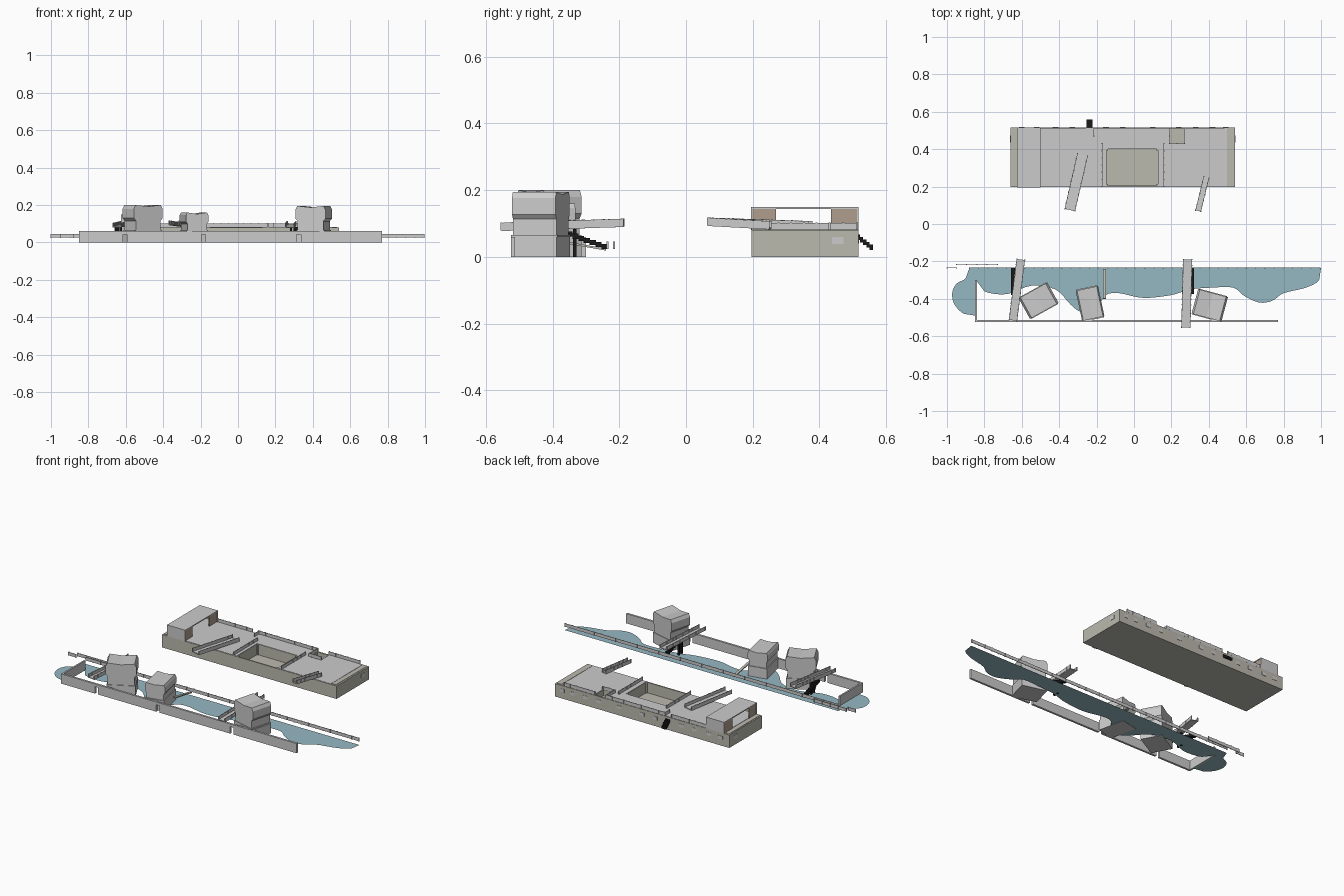
import bpy, bmesh, math
from mathutils import Vector, Matrix

if "Cube" in bpy.data.objects:
    bpy.data.objects.remove(bpy.data.objects["Cube"])


def material(name, r, g, b):
    m = bpy.data.materials.new(name)
    m.diffuse_color = (r, g, b, 1)
    m.use_nodes = True
    m.node_tree.nodes["Principled BSDF"].inputs["Base Color"].default_value = m.diffuse_color
    return m


STONE = material("stone", .50, .49, .43)
TAN = material("tan", .43, .34, .27)
WATER = material("water", .30, .48, .54)
BLACK = material("black", .01, .01, .01)


def finish(name, bm, mat=None):
    bmesh.ops.recalc_face_normals(bm, faces=bm.faces)
    me = bpy.data.meshes.new(name)
    bm.to_mesh(me)
    bm.free()
    ob = bpy.data.objects.new(name, me)
    bpy.context.collection.objects.link(ob)
    if mat:
        me.materials.append(mat)
    return ob


def add_box(bm, x0, x1, y0, y1, z0, z1):
    m = Matrix.Translation(((x0 + x1) / 2, (y0 + y1) / 2, (z0 + z1) / 2))
    m = m @ Matrix.Diagonal((x1 - x0, y1 - y0, z1 - z0, 1))
    bmesh.ops.create_cube(bm, size=1, matrix=m)


def boxes(name, dims, mat=None):
    bm = bmesh.new()
    for d in dims:
        add_box(bm, *d)
    return finish(name, bm, mat)


def add_beam(bm, a, b, w, h):
    """Box from a to b, width w across, height h."""
    a, b = Vector(a), Vector(b)
    d = (b - a).normalized()
    side = Vector((0, 0, 1)).cross(d).normalized()
    up = d.cross(side)
    rot = Matrix((d, side, up)).transposed().to_4x4()
    m = Matrix.Translation((a + b) / 2) @ rot @ Matrix.Diagonal(((b - a).length, w, h, 1))
    bmesh.ops.create_cube(bm, size=1, matrix=m)


def add_fence(bm, a, b, h, step=.05):
    """Panel fence with posts, standing on the line a-b."""
    a, b = Vector(a), Vector(b)
    mid = Vector((0, 0, h / 2))
    add_beam(bm, a + mid, b + mid, .003, h)
    n = max(1, round((b - a).length / step))
    for i in range(n + 1):
        p = a.lerp(b, i / n)
        add_box(bm, p.x - .003, p.x + .003, p.y - .003, p.y + .003, p.z - .001, p.z + h + .001)


def bridge(name, a, b, w, h=.022):
    bm = bmesh.new()
    a, b = Vector(a), Vector(b)
    add_beam(bm, a, b, w, .005)
    side = Vector((0, 0, 1)).cross(b - a).normalized() * (w / 2)
    for s in (-1, 1):
        add_fence(bm, a + side * s, b + side * s, h, .03)
    return finish(name, bm)


def stairs(name, x0, x1, ya, za, yb, zb, n=8):
    dy, dz = (yb - ya) / n, (zb - za) / n
    return boxes(name, [(x0, x1, ya + i * dy, ya + (i + 1) * dy,
                         za + (i + 1) * dz - .009, za + i * dz) for i in range(n)], BLACK)


def pavilion(name, cx, cy, width, depth, angle, height):
    """Flared section with a valley roof, extruded along its depth."""
    f, k = width / 2, (height - .06) / .14
    half = [(.86, .06), (.86, .06 + .055 * k), (1, .06 + .07 * k), (1, .06 + .12 * k), (.88, height)]
    prof = [(u * f, z) for u, z in half] + [(0, height - .008)] + [(-u * f, z) for u, z in half[::-1]]
    bm = bmesh.new()
    face = bm.faces.new([bm.verts.new((u, -depth / 2, z)) for u, z in prof])
    ext = bmesh.ops.extrude_face_region(bm, geom=[face])["geom"]
    bmesh.ops.translate(bm, vec=(0, depth, 0), verts=[v for v in ext if isinstance(v, bmesh.types.BMVert)])
    # plinth and a thin band
    add_box(bm, -f * .95, f * .95, -depth * .52, depth * .52, 0, .06)
    add_box(bm, -f * .93, f * .93, -depth * .53, depth * .53, .06, .066)
    ob = finish(name, bm)
    ob.location = (cx, cy, 0)
    ob.rotation_euler.z = math.radians(angle)


# water sheet with a wavy shore
shore = [(1, -.235), (.99, -.30), (.92, -.34), (.80, -.37), (.74, -.41), (.67, -.42), (.59, -.385),
         (.53, -.34), (.42, -.34), (.30, -.35), (.20, -.38), (.05, -.395), (-.08, -.37), (-.15, -.38),
         (-.20, -.445), (-.28, -.47), (-.34, -.43), (-.42, -.35), (-.55, -.33), (-.68, -.375), (-.80, -.36),
         (-.845, -.30), (-.848, -.49), (-.91, -.48), (-.96, -.43), (-.972, -.37), (-.95, -.32), (-.90, -.29), (-.88, -.235)]
pts = [Vector(p) for p in shore]
line = []
for i in range(len(pts) - 1):
    p1, p2 = pts[i], pts[i + 1]
    sharp = i in (0, 21, 27) or i == 20 or i == 22
    if sharp:
        line.append(p1)
        continue
    p0, p3 = pts[i - 1], pts[i + 2]
    for t in (0, .25, .5, .75):
        line.append(.5 * (2 * p1 + (p2 - p0) * t + (2 * p0 - 5 * p1 + 4 * p2 - p3) * t * t
                          + (3 * p1 - p0 - 3 * p2 + p3) * t ** 3))
line.append(pts[-1])
bm = bmesh.new()
bm.faces.new([bm.verts.new((p.x, p.y, .002)) for p in line])
bmesh.ops.triangulate(bm, faces=bm.faces)
finish("water", bm, WATER)

# front wall with three doorways, left return
gates, w = (-.605, -.185, .325), []
edges = [-.85] + [e for g in gates for e in (g - .011, g + .011)] + [.77]
for i in range(0, len(edges), 2):
    w.append((edges[i], edges[i + 1], -.525, -.512, 0, .06))
w += [(g - .011, g + .011, -.525, -.512, .043, .06) for g in gates]
boxes("front_wall", w)
boxes("return_wall", [(-.85, -.84, -.512, -.30, 0, .06)])
bm = bmesh.new()
add_beam(bm, (-.158, -.40, .05), (-.158, -.24, .022), .016, .006)
finish("divider_plank", bm, STONE)

# waterside fence
bm = bmesh.new()
add_fence(bm, (-.88, -.235, .025), (.995, -.235, .025), .02)
add_fence(bm, (-1, -.235, .025), (-.95, -.235, .025), .02)
add_fence(bm, (-.95, -.216, .025), (-.73, -.216, .025), .02)
finish("waterside_fence", bm)

# pavilions
pavilion("left_pavilion", -.51, -.41, .175, .125, 29, .20)
pavilion("middle_pavilion", -.235, -.425, .122, .165, 12, .16)
pavilion("right_pavilion", .405, -.435, .165, .135, -15, .195)

# bridges, their stairs and legs
bridge("left_front_bridge", (-.647, -.515, .082), (-.605, -.19, .092), .042)
bridge("right_front_bridge", (.277, -.553, .08), (.287, -.19, .092), .046)
bridge("left_roof_bridge", (-.343, .075, .095), (-.275, .37, .085), .055)
bridge("right_roof_bridge", (.343, .07, .095), (.387, .25, .085), .028)
stairs("left_stairs", -.657, -.635, -.38, .082, -.235, .032)
stairs("right_stairs", .298, .32, -.375, .082, -.235, .032)
boxes("bridge_legs", [(x - .006, x + .006, y - .005, y + .005, 0, .083)
                      for x in (-.627, .283) for y in (-.36, -.333)], BLACK)

# main building with sunken court and small roof well
body = boxes("building", [(-.66, .54, .197, .517, 0, .08)], STONE)
court = boxes("court_cutter", [(-.148, .128, .205, .40, .015, .12)])
well = boxes("well_cutter", [(.192, .268, .43, .508, .045, .12)])
bm = bmesh.new()
bm.from_mesh(court.data)
ups = [e for e in bm.edges if abs(e.verts[0].co.z - e.verts[1].co.z) > .05]
bmesh.ops.bevel(bm, geom=ups, offset=.008, segments=2, affect='EDGES')
bm.to_mesh(court.data)
bm.free()
for c in (court, well):
    c.hide_render = True
    c.hide_set(True)
    mod = body.modifiers.new("cut", 'BOOLEAN')
    mod.object = c
    mod.operation = 'DIFFERENCE'
    mod.solver = 'EXACT'
# grey roof sheets laid around the openings
boxes("roof", [(-.62, -.15, .20, .514, .08, .082), (-.15, .13, .402, .514, .08, .082),
               (.13, .19, .20, .514, .08, .082), (.19, .27, .20, .428, .08, .082),
               (.27, .498, .20, .514, .08, .082)])
boxes("end_ledges", [(-.652, -.628, .207, .508, .08, .082), (.50, .53, .207, .508, .08, .082)], STONE)

# roof fences
bm = bmesh.new()
for a, b in [((-.17, .20), (-.17, .43)), ((.16, .20), (.16, .43)), ((-.50, .513), (-.26, .513)),
             ((-.21, .513), (.19, .513)), ((.27, .513), (.48, .513)), ((-.215, .47), (-.215, .513)),
             ((.19, .43), (.19, .513)), ((.19, .43), (.27, .43))]:
    add_fence(bm, (*a, .082), (*b, .082), .02, .04)
finish("roof_fence", bm)

# roof room, open through the middle
boxes("roof_room", [(-.625, -.50, .195, .517, .144, .15), (-.625, -.50, .195, .20, .08, .144),
                    (-.625, -.50, .512, .517, .08, .144)])
boxes("roof_room_panels", [(x, x + .004, y0, y1, .08, .144) for x in (-.623, -.506)
                           for y0, y1 in ((.20, .27), (.435, .512))], TAN)

# windows and outside stairs
wins = [(x - .015, x + .015, .516, .519, .04, .06)
        for x in (-.60, -.52, -.42, -.33, -.15, -.06, .10, .24, .33, .42, .49)]
wins += [(x, x + .003, .437, .472, .038, .06) for x in (-.662, .539)]
boxes("windows", wins)
stairs("back_stairs", -.253, -.222, .492, .082, .56, .03, 7)
